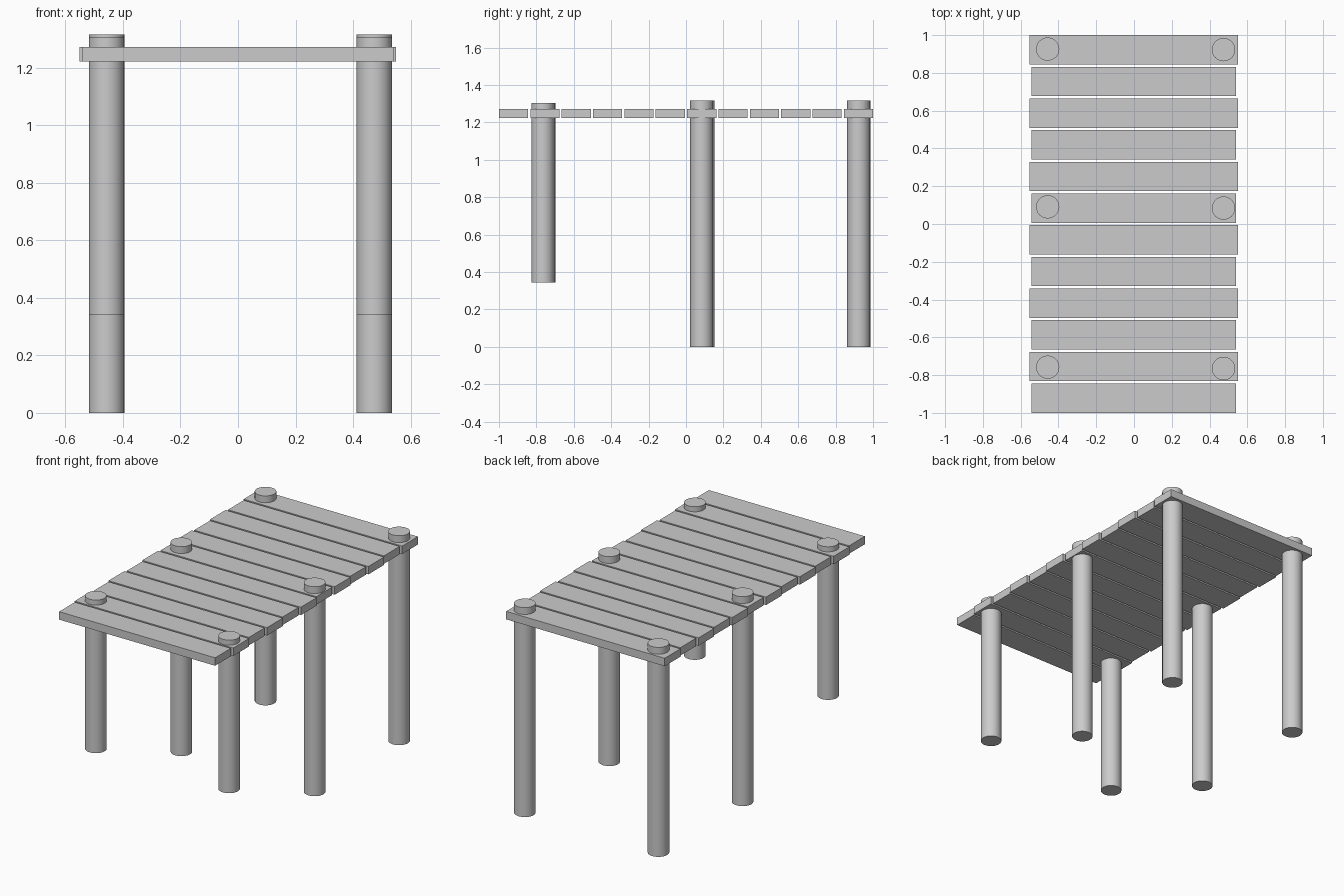
import bpy

if "Cube" in bpy.data.objects:
    bpy.data.objects.remove(bpy.data.objects["Cube"])

PLANKS = 12
PLANK_W = 0.156
PITCH = (2 - PLANK_W) / (PLANKS - 1)
DECK_LOW, DECK_HIGH = 1.223, 1.273
POST_R = 0.0615


def plank(name, half_len, y):
    bpy.ops.mesh.primitive_cube_add(size=1, location=(-0.001, y, (DECK_LOW + DECK_HIGH) / 2))
    ob = bpy.context.object
    ob.name = name
    ob.scale = (2 * half_len, PLANK_W, DECK_HIGH - DECK_LOW)
    bpy.ops.object.transform_apply(location=False, rotation=False, scale=True)


def post(name, x, y, z0, z1):
    bpy.ops.mesh.primitive_cylinder_add(vertices=32, radius=POST_R, depth=z1 - z0,
                                        location=(x, y, (z0 + z1) / 2))
    bpy.context.object.name = name
    bpy.ops.object.shade_smooth_by_angle()


# Deck boards, alternating slightly shorter and longer
for i in range(PLANKS):
    plank(f"deck_plank_{i + 1}", 0.551 if i % 2 else 0.542, -1 + PLANK_W / 2 + i * PITCH)

# Round posts poking through the deck; the front pair ends higher up
for row, y_left, y_right, z0, z1 in (("front", -0.758, -0.765, 0.343, 1.305),
                                     ("middle", 0.091, 0.084, 0.0, 1.316),
                                     ("back", 0.926, 0.923, 0.0, 1.316)):
    post(f"{row}_left_post", -0.457, y_left, z0, z1)
    post(f"{row}_right_post", 0.474, y_right, z0, z1)
